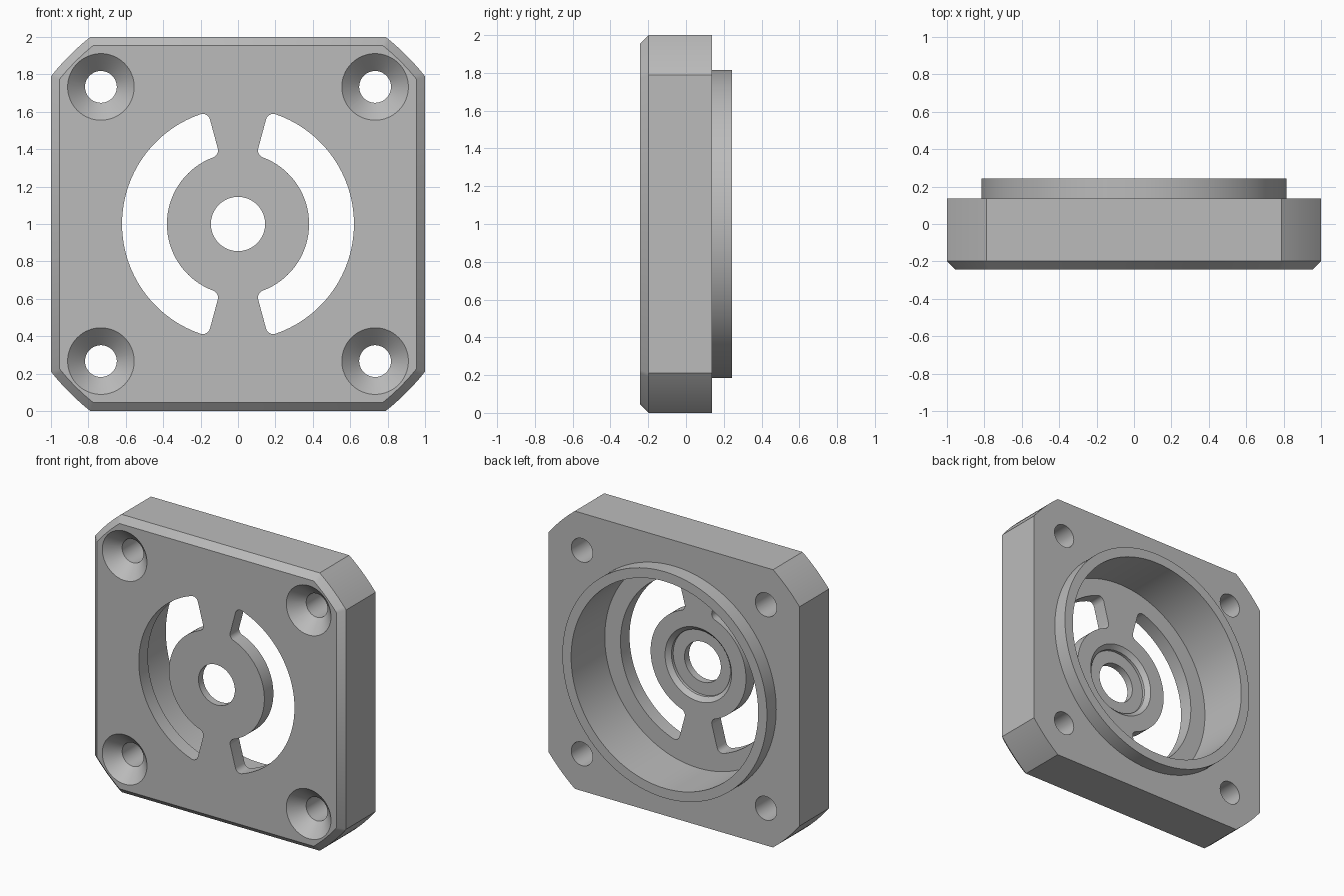
import bpy, bmesh
from math import sin, cos, asin, acos, sqrt, pi, radians

cube = bpy.data.objects.get("Cube")
if cube:
    bpy.data.objects.remove(cube, do_unlink=True)

FRONT, BACK, RIM = -0.243, 0.137, 0.243
FLOOR = -0.14
CHAMFER = 0.045

grey = bpy.data.materials.new("machined grey")
grey.use_nodes = True
colour = (0.5, 0.5, 0.5, 1)
grey.diffuse_color = colour
grey.node_tree.nodes["Principled BSDF"].inputs["Base Color"].default_value = colour


def loft(name, sections):
    """Closed solid through outlines of equal length, each at its own depth y."""
    bm = bmesh.new()
    rings = [[bm.verts.new((x, y, z + 1)) for x, z in pts] for y, pts in sections]
    for a, b in zip(rings, rings[1:]):
        for i in range(len(a)):
            j = (i + 1) % len(a)
            bm.faces.new((a[i], a[j], b[j], b[i]))
    bm.faces.new(rings[0])
    bm.faces.new(rings[-1])
    bmesh.ops.recalc_face_normals(bm, faces=bm.faces)
    mesh = bpy.data.meshes.new(name)
    bm.to_mesh(mesh)
    bm.free()
    mesh.materials.append(grey)
    obj = bpy.data.objects.new(name, mesh)
    bpy.context.collection.objects.link(obj)
    return obj


def arc(r, a, b, n, cx=0, cz=0):
    return [(cx + r * cos(a + (b - a) * i / n), cz + r * sin(a + (b - a) * i / n))
            for i in range(n + 1)]


def turned(name, profile, x=0, z=0, n=96):
    """Solid of revolution about the y axis from (y, radius) pairs."""
    return loft(name, [(y, arc(r, 0, 2 * pi, n, x, z)[:-1]) for y, r in profile])


def square_in_circle(half, radius):
    """Square outline whose corners are trimmed by a circle."""
    a = acos(half / radius)
    return [p for q in range(4)
            for p in arc(radius, q * pi / 2 + a, (q + 1) * pi / 2 - a, 12)]


def slot_outline(inner, outer, fillet, spoke):
    """Right-hand half-ring with rounded corners, mirrored top to bottom."""
    lim = pi / 2 - spoke
    ro, ri = outer - fillet, inner + fillet
    ao, ai = lim - asin(fillet / ro), lim - asin(fillet / ri)
    upper = arc(outer, 0, ao, 40)
    upper += arc(fillet, ao, lim + pi / 2, 8, ro * cos(ao), ro * sin(ao))[1:]
    upper += arc(fillet, lim + pi / 2, ai + pi, 8, ri * cos(ai), ri * sin(ai))
    upper += arc(inner, ai, 0, 32)[1:]
    return upper + [(x, -z) for x, z in reversed(upper[1:-1])]


def combine(target, tool, operation):
    mod = target.modifiers.new(tool.name, "BOOLEAN")
    mod.operation, mod.object, mod.solver = operation, tool, "EXACT"
    with bpy.context.temp_override(object=target, active_object=target):
        bpy.ops.object.modifier_apply(modifier=mod.name)
    bpy.data.objects.remove(tool, do_unlink=True)


# Square plate with trimmed corners and a chamfered front
outer = square_in_circle(1, 1.274)
plate = loft("flange_plate", [
    (FRONT, square_in_circle(1 - CHAMFER, 1.274 - CHAMFER)),
    (FRONT + CHAMFER, outer), (BACK, outer)])

# Locating rim on the back
combine(plate, turned("locating_rim", [(0, 0.815), (RIM, 0.815)], n=128), "UNION")

# Wide bore, hub seat with a bevelled mouth, and centre hole
combine(plate, turned("bore", [(FLOOR, 0.745), (0.4, 0.745)], n=128), "DIFFERENCE")
combine(plate, turned("hub_seat", [(-0.19, 0.235), (FLOOR - 0.03, 0.235),
                                   (FLOOR, 0.265), (0, 0.265)]), "DIFFERENCE")
combine(plate, turned("centre_hole", [(-0.4, 0.145), (0, 0.145)], n=64), "DIFFERENCE")

# Two curved vent slots either side of the spokes
slot = slot_outline(0.38, 0.62, 0.04, radians(15))
for side in (1, -1):
    combine(plate, loft("vent_slot", [(y, [(side * x, z) for x, z in slot])
                                      for y in (-0.4, 0)]), "DIFFERENCE")

# Countersunk screw holes in the corners
for sx in (1, -1):
    for sz in (1, -1):
        hole = turned("screw_hole", [(FRONT - 0.02, 0.198), (FRONT + 0.093, 0.085),
                                     (0.4, 0.085)], sx * 0.733, sz * 0.733, 64)
        combine(plate, hole, "DIFFERENCE")

# Smooth the curved walls, keep the machined edges crisp
bpy.ops.object.select_all(action="DESELECT")
plate.select_set(True)
bpy.context.view_layer.objects.active = plate
bpy.ops.object.shade_smooth_by_angle(angle=radians(30))
